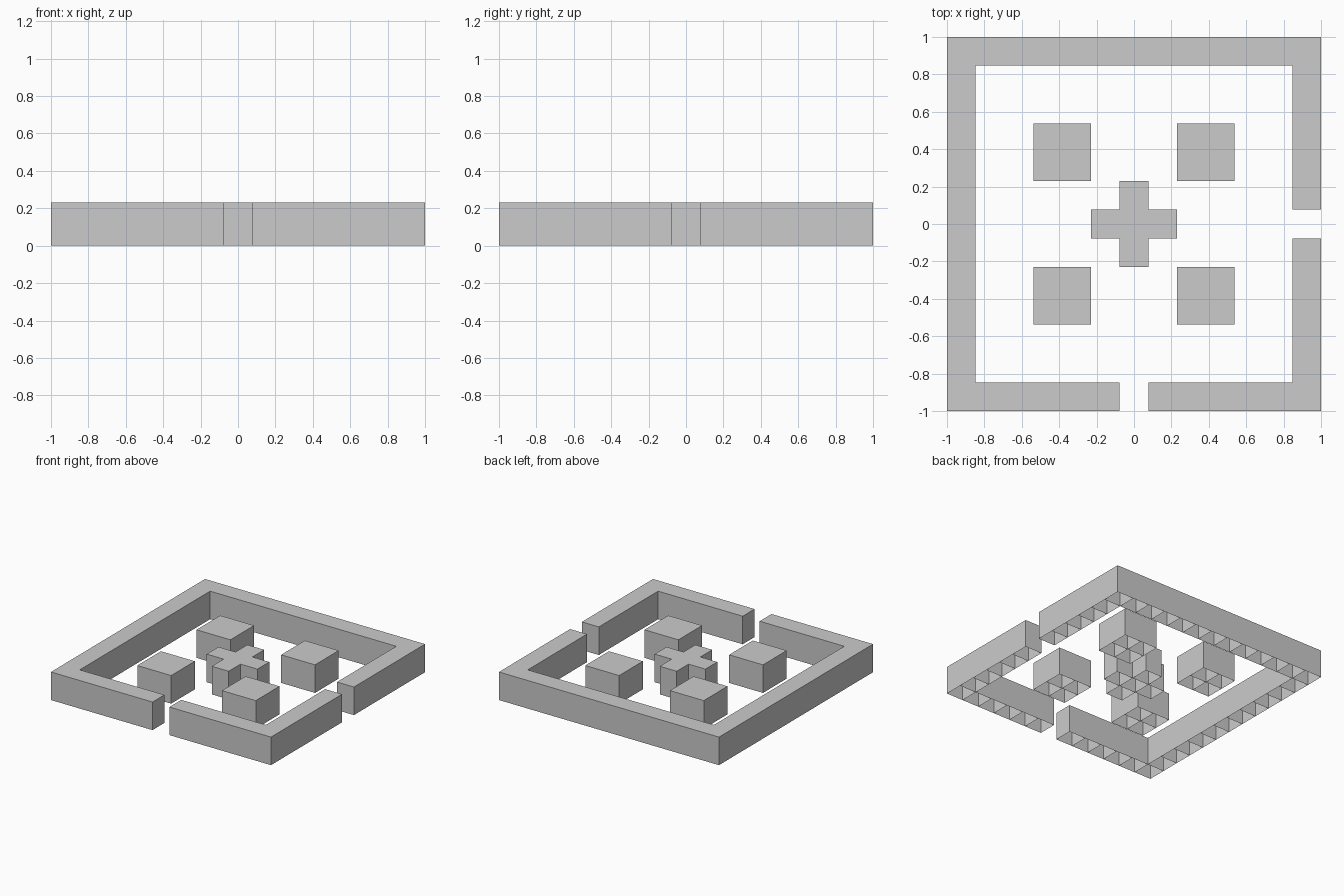
import bpy, bmesh

if "Cube" in bpy.data.objects:
    bpy.data.objects.remove(bpy.data.objects["Cube"])

CELL = 2 / 13          # plan is a 13 x 13 grid of cells
HEIGHT = 1.5 * CELL


def build_cells(name, cells):
    """Open-bottomed blocks, with one shared partition between neighbours."""
    bm = bmesh.new()
    verts, done = {}, set()

    def vert(i, j, k):
        if (i, j, k) not in verts:
            verts[i, j, k] = bm.verts.new(((i - 0.5) * CELL, (j - 0.5) * CELL, k * HEIGHT))
        return verts[i, j, k]

    for i, j in cells:
        ring = [(i, j), (i + 1, j), (i + 1, j + 1), (i, j + 1)]
        bm.faces.new([vert(x, y, 1) for x, y in ring])
        for a, b in zip(ring, ring[1:] + ring[:1]):
            edge = frozenset((a, b))
            if edge not in done:
                done.add(edge)
                bm.faces.new([vert(*a, 0), vert(*b, 0), vert(*b, 1), vert(*a, 1)])
    mesh = bpy.data.meshes.new(name)
    bm.to_mesh(mesh)
    bm.free()
    obj = bpy.data.objects.new(name, mesh)
    bpy.context.collection.objects.link(obj)


# Perimeter wall with gaps in the front and right sides
span = range(-6, 7)
gaps = {(0, -6), (6, 0)}
build_cells("outer_wall", [(i, j) for i in span for j in span
                           if max(abs(i), abs(j)) == 6 and (i, j) not in gaps])

# Central cross
build_cells("centre_cross", [(0, 0), (1, 0), (-1, 0), (0, 1), (0, -1)])

# Four square pillars
for sx, xname in ((-1, "left"), (1, "right")):
    for sy, yname in ((-1, "front"), (1, "back")):
        build_cells(f"{yname}_{xname}_pillar",
                    [(sx * i, sy * j) for i in (2, 3) for j in (2, 3)])
